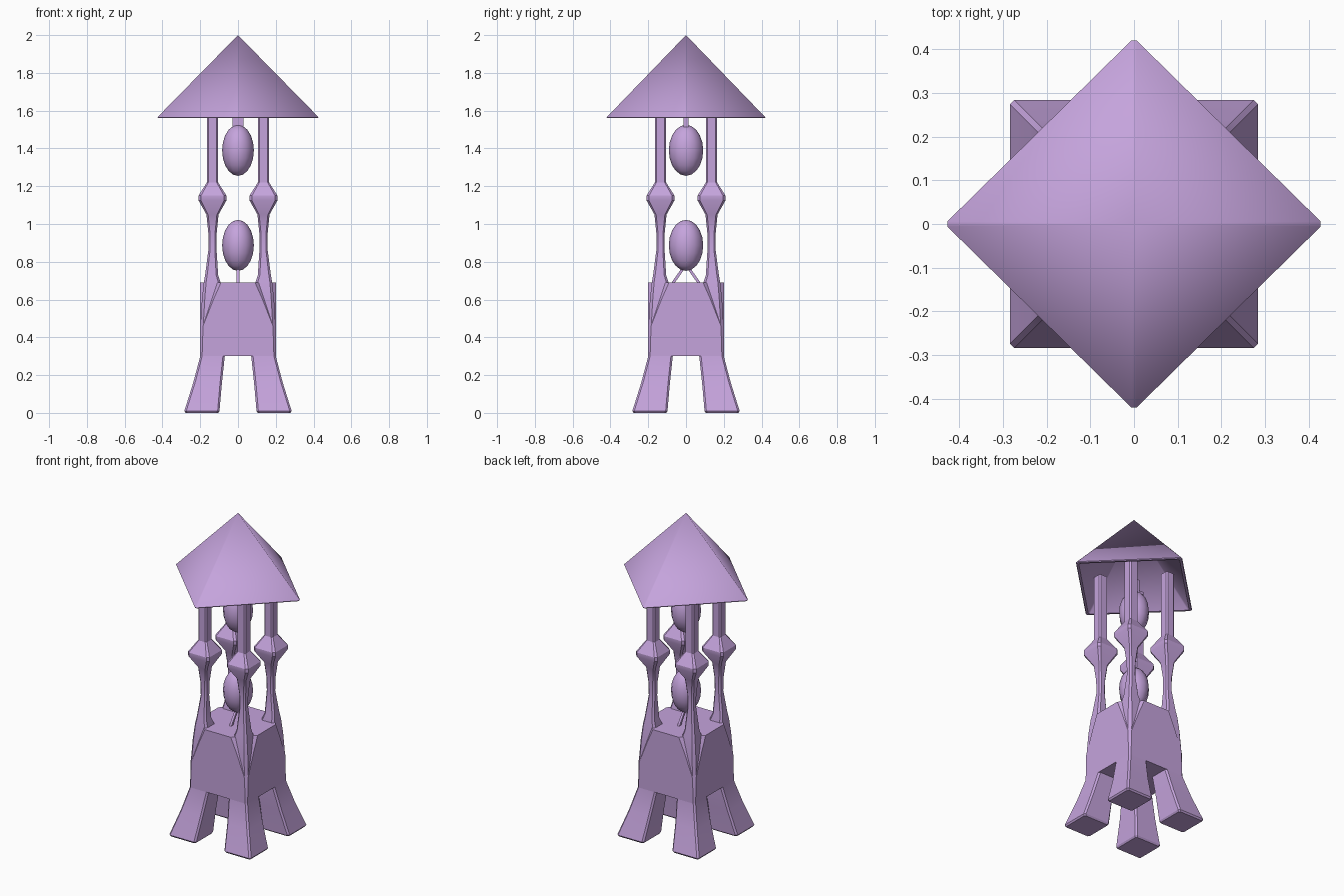
import bpy, bmesh, math
from mathutils import Vector

if "Cube" in bpy.data.objects:
    bpy.data.objects.remove(bpy.data.objects["Cube"])

lilac = bpy.data.materials.new("lilac")
lilac.diffuse_color = (0.56, 0.37, 0.72, 1)
lilac.use_nodes = True
lilac.node_tree.nodes["Principled BSDF"].inputs["Base Color"].default_value = lilac.diffuse_color


def finish(name, bm, angle=30):
    bmesh.ops.recalc_face_normals(bm, faces=bm.faces[:])
    me = bpy.data.meshes.new(name)
    bm.to_mesh(me)
    bm.free()
    me.materials.append(lilac)
    ob = bpy.data.objects.new(name, me)
    bpy.context.collection.objects.link(ob)
    bpy.ops.object.select_all(action='DESELECT')
    ob.select_set(True)
    bpy.context.view_layer.objects.active = ob
    bpy.ops.object.shade_smooth_by_angle(angle=math.radians(angle))
    return ob


def loft(name, sections, sx=1, sy=1, angle=30):
    """Chamfered squares (z, inner, outer, chamfer) stacked into one solid."""
    bm = bmesh.new()
    rings = []
    for z, a, b, c in sections:
        pts = [(a + c, a), (b - c, a), (b, a + c), (b, b - c),
               (b - c, b), (a + c, b), (a, b - c), (a, a + c)]
        rings.append([bm.verts.new((x * sx, y * sy, z)) for x, y in pts])
    for r, s in zip(rings, rings[1:]):
        for i in range(8):
            j = (i + 1) % 8
            bm.faces.new((r[i], r[j], s[j], s[i]))
    bm.faces.new(rings[0])
    bm.faces.new(rings[-1])
    return finish(name, bm, angle)


def bar(name, p, q, wx, wy):
    """Straight bar of rectangular section between two points."""
    bm = bmesh.new()
    bmesh.ops.create_cube(bm, size=1)
    for v in bm.verts:
        end = Vector(q if v.co.z > 0 else p)
        v.co = end + Vector((v.co.x * wx, v.co.y * wy, 0))
    return finish(name, bm)


# Four splayed feet and the four turned posts above them
foot = [(0, 0.105, 0.277, 0.008), (0.01, 0.098, 0.284, 0.01),
        (0.16, 0.085, 0.237, 0.01), (0.30, 0.07, 0.20, 0.01),
        (0.34, 0.07, 0.199, 0.01)]
post = [(0.46, 0.08, 0.199, 0.015), (0.60, 0.085, 0.191, 0.015),
        (0.69, 0.092, 0.181, 0.012), (0.73, 0.105, 0.174, 0.011),
        (0.87, 0.114, 0.156, 0.009), (0.95, 0.113, 0.157, 0.009),
        (1.05, 0.103, 0.167, 0.009), (1.125, 0.061, 0.209, 0.013),
        (1.15, 0.061, 0.209, 0.013), (1.22, 0.105, 0.165, 0.008),
        (1.63, 0.105, 0.165, 0.008)]
for sx, a in ((-1, "left"), (1, "right")):
    for sy, b in ((-1, "front"), (1, "back")):
        loft(f"foot_{b}_{a}", foot, sx, sy)
        loft(f"post_{b}_{a}", post, sx, sy)

# Central block, corners drawn in towards the posts at the top
loft("base_block", [(0.30, -0.20, 0.20, 0.01), (0.46, -0.20, 0.20, 0.015),
                    (0.60, -0.20, 0.20, 0.07), (0.69, -0.20, 0.20, 0.11)])

# Two egg-shaped lanterns
for name, z in (("lower_lantern", 0.887), ("upper_lantern", 1.39)):
    bm = bmesh.new()
    bmesh.ops.create_uvsphere(bm, u_segments=12, v_segments=10, radius=1)
    for v in bm.verts:
        v.co = (v.co.x * 0.084, v.co.y * 0.091, z + v.co.z * 0.135)
    finish(name, bm, 50)

# Struts under the lower lantern, hanger over the upper one
for s, side in ((-1, "front"), (1, "back")):
    bar(f"strut_{side}", (0, s * 0.078, 0.675), (0, s * 0.008, 0.775), 0.014, 0.018)
bar("hanger", (0, 0, 1.50), (0, 0, 1.61), 0.06, 0.025)

# Hollow four-sided roof, corners slightly blunted
bm = bmesh.new()


def roof_ring(rx, ry, z, c=0.006):
    pts = [(rx, -c), (rx, c), (c, ry), (-c, ry),
           (-rx, c), (-rx, -c), (-c, -ry), (c, -ry)]
    return [bm.verts.new((x, y, z)) for x, y in pts]


outer = roof_ring(0.427, 0.42, 1.565)
lip = roof_ring(0.422, 0.415, 1.56)
inner = roof_ring(0.405, 0.398, 1.56)
for r, s in ((outer, lip), (lip, inner)):
    for i in range(8):
        j = (i + 1) % 8
        bm.faces.new((r[i], r[j], s[j], s[i]))
for ring, z in ((outer, 2.0), (inner, 1.97)):
    tip = bm.verts.new((0, 0, z))
    for i in range(8):
        bm.faces.new((ring[i], ring[(i + 1) % 8], tip))
finish("roof", bm, 40)
